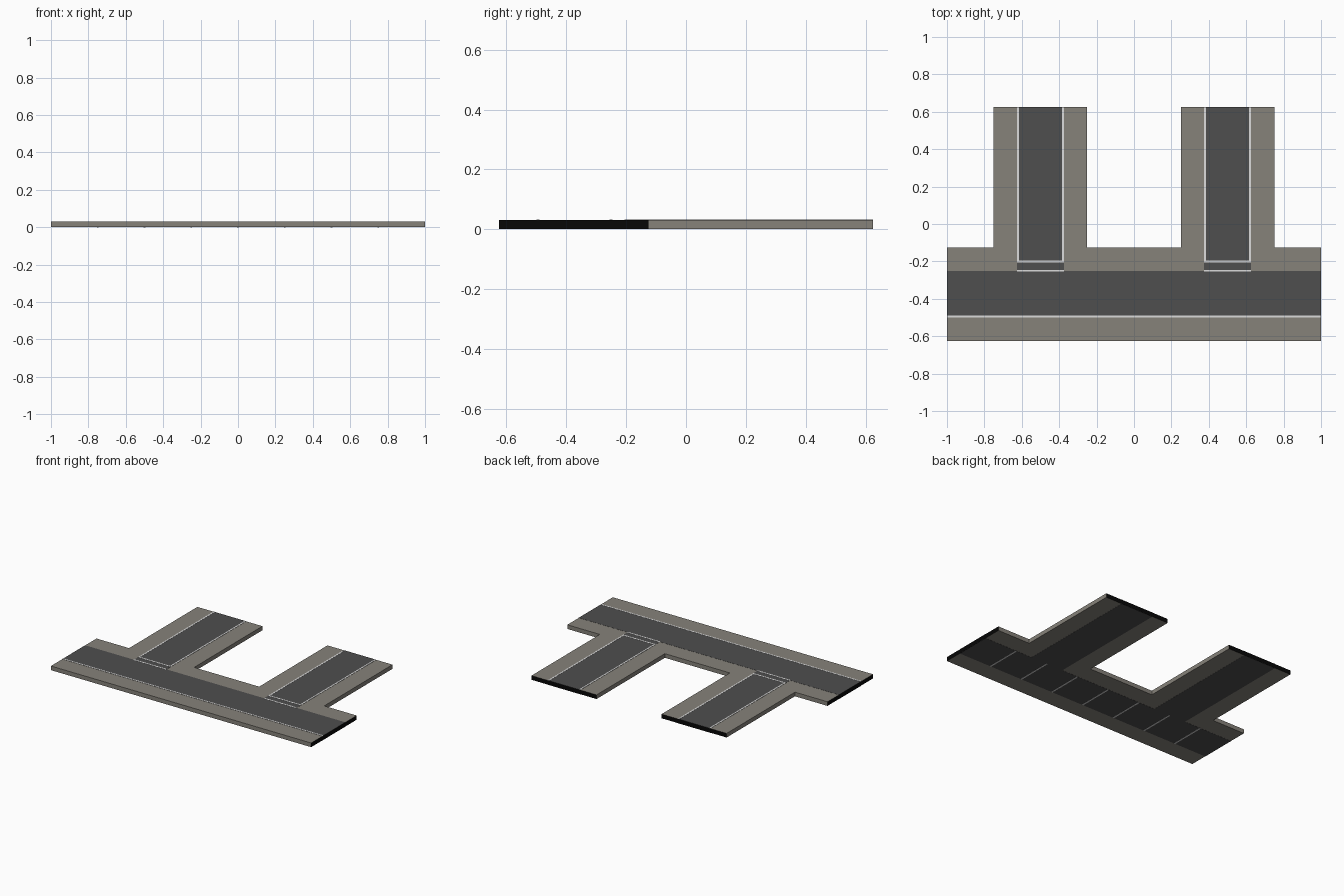
import bpy, bmesh

if "Cube" in bpy.data.objects:
    bpy.data.objects.remove(bpy.data.objects["Cube"])

H = 0.032     # total height
T = 0.0008    # thickness of one painted layer


def material(name, rgb):
    m = bpy.data.materials.new(name)
    m.diffuse_color = (*rgb, 1)
    m.use_nodes = True
    m.node_tree.nodes["Principled BSDF"].inputs["Base Color"].default_value = m.diffuse_color
    return m


PAVING = material("paving_grey", (0.238, 0.223, 0.195))
ASPHALT = material("asphalt_grey", (0.077, 0.077, 0.077))
WHITE = material("line_white", (0.72, 0.72, 0.72))
BLACK = material("end_black", (0.002, 0.002, 0.002))


def finish(name, bm, mats):
    bmesh.ops.recalc_face_normals(bm, faces=bm.faces)
    me = bpy.data.meshes.new(name)
    bm.to_mesh(me)
    bm.free()
    for m in mats:
        me.materials.append(m)
    ob = bpy.data.objects.new(name, me)
    bpy.context.collection.objects.link(ob)
    return ob


def extrude_outline(bm, pts, z0, z1):
    face = bm.faces.new([bm.verts.new((x, y, z0)) for x, y in pts])
    new = bmesh.ops.extrude_face_region(bm, geom=[face])["geom"]
    bmesh.ops.translate(bm, vec=(0, 0, z1 - z0),
                        verts=[v for v in new if isinstance(v, bmesh.types.BMVert)])


def plates(name, rects, z0, z1, mat):
    bm = bmesh.new()
    for x0, x1, y0, y1 in rects:
        extrude_outline(bm, [(x0, y0), (x1, y0), (x1, y1), (x0, y1)], z0, z1)
    return finish(name, bm, [mat])


# paved slab: long street with two side streets, black where it is cut off
half = [(1, -0.625), (1, -0.125), (0.75, -0.125), (0.75, 0.625),
        (0.25, 0.625), (0.25, -0.125)]
outline = half + [(-x, y) for x, y in reversed(half)]
bm = bmesh.new()
extrude_outline(bm, outline, 2 * T, H - 2 * T)
for f in bm.faces:
    c = f.calc_center_median()
    if abs(f.normal.z) < 0.5 and (abs(c.x) > 0.99 or c.y > 0.62):
        f.material_index = 1
finish("pavement", bm, [PAVING, BLACK])

# asphalt, seen on the top and the underside
roads = [(-1, 1, -0.5, -0.25)]
roads += [(s - 0.125, s + 0.125, -0.25, 0.625) for s in (-0.5, 0.5)]
plates("road_top", roads, H - 2 * T, H - T, ASPHALT)
plates("road_underside", roads, T, 2 * T, ASPHALT)

# painted lines
W = 0.01
crossings, edges = [], []
for s in (-0.5, 0.5):
    for y in (-0.2, -0.25):
        crossings.append((s - 0.125, s + 0.125, y - W / 2, y + W / 2))
    for x in (s - 0.125, s + 0.125 - W):
        edges.append((x, x + W, -0.195, 0.625))
plates("crossing_lines", crossings, H - T, H, WHITE)
plates("side_street_edge_lines", edges, H - T, H, WHITE)
plates("main_street_edge_line", [(-1, 1, -0.5, -0.5 + W)], H - T, H, WHITE)

# thin cross lines under the main street
joints = [(i * 0.25 - W / 2, i * 0.25 + W / 2, -0.5, -0.25) for i in range(-3, 4)]
plates("underside_cross_lines", joints, 0, T, WHITE)
